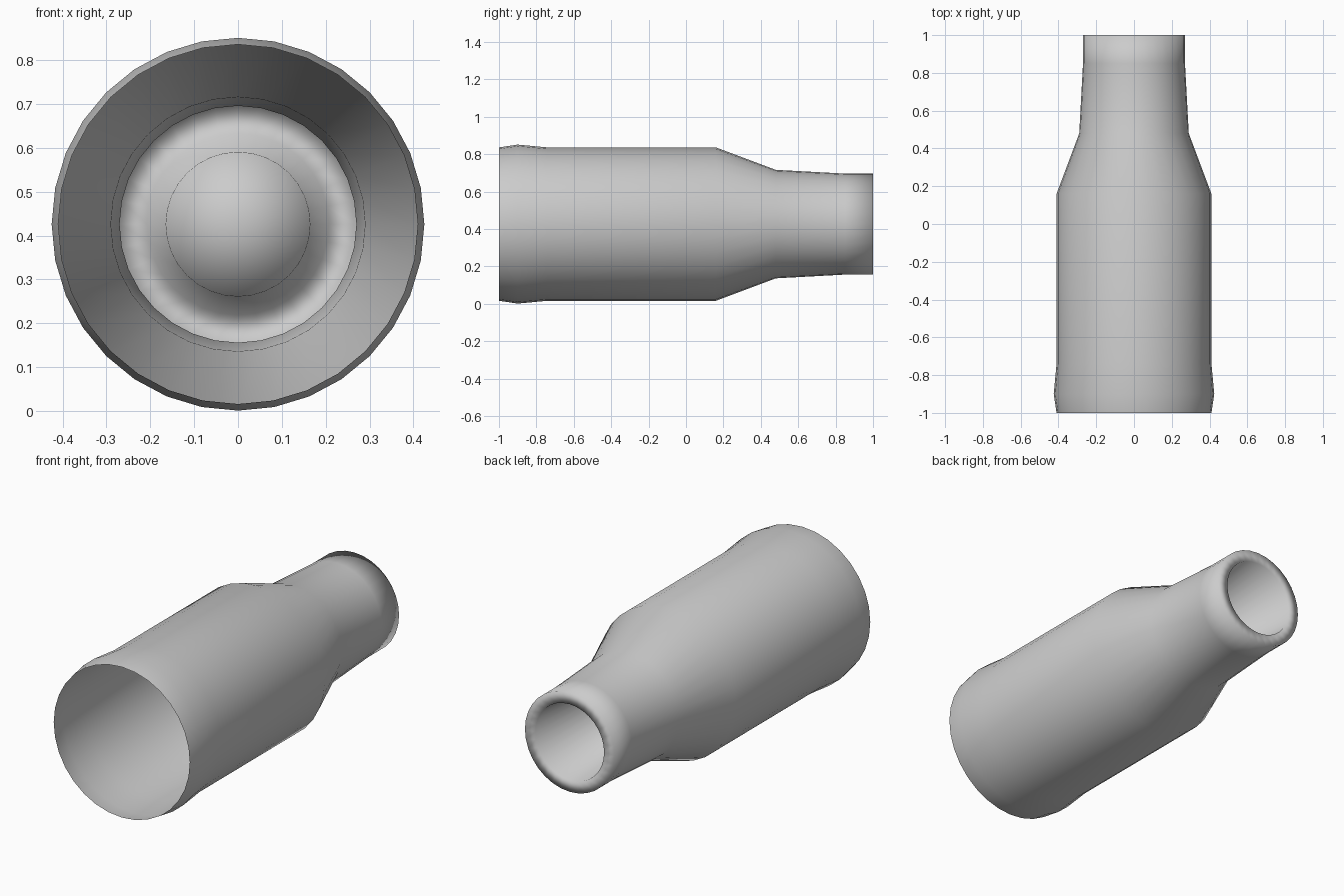
import bpy, bmesh, math

if "Cube" in bpy.data.objects:
    bpy.data.objects.remove(bpy.data.objects["Cube"])

SIDES = 32
CENTRE_Z = 0.426


def lathe(name, profile):
    """Revolve (radius, y) points about the horizontal long axis."""
    bm = bmesh.new()
    rings = []
    for r, y in profile:
        if r == 0:
            rings.append([bm.verts.new((0, y, CENTRE_Z))] * SIDES)
            continue
        angles = [2 * math.pi * i / SIDES for i in range(SIDES)]
        rings.append([bm.verts.new((r * math.cos(a), y, CENTRE_Z + r * math.sin(a)))
                      for a in angles])
    for a, b in zip(rings, rings[1:]):
        for i in range(SIDES):
            j = (i + 1) % SIDES
            quad = list(dict.fromkeys((a[i], a[j], b[j], b[i])))
            bm.faces.new(quad).smooth = True
    bmesh.ops.recalc_face_normals(bm, faces=bm.faces)
    mesh = bpy.data.meshes.new(name)
    bm.to_mesh(mesh)
    bm.free()
    obj = bpy.data.objects.new(name, mesh)
    bpy.context.collection.objects.link(obj)
    return obj


# Open shell, tapered neck, flat end lip and the blind bore inside the neck
lathe("sleeve_shell", [
    (0.41, -1.0), (0.425, -0.9), (0.41, -0.74), (0.41, 0.16),
    (0.29, 0.48), (0.27, 0.85), (0.27, 1.0),
    (0.207, 1.0), (0.165, 0.45), (0.0, 0.40),
])
